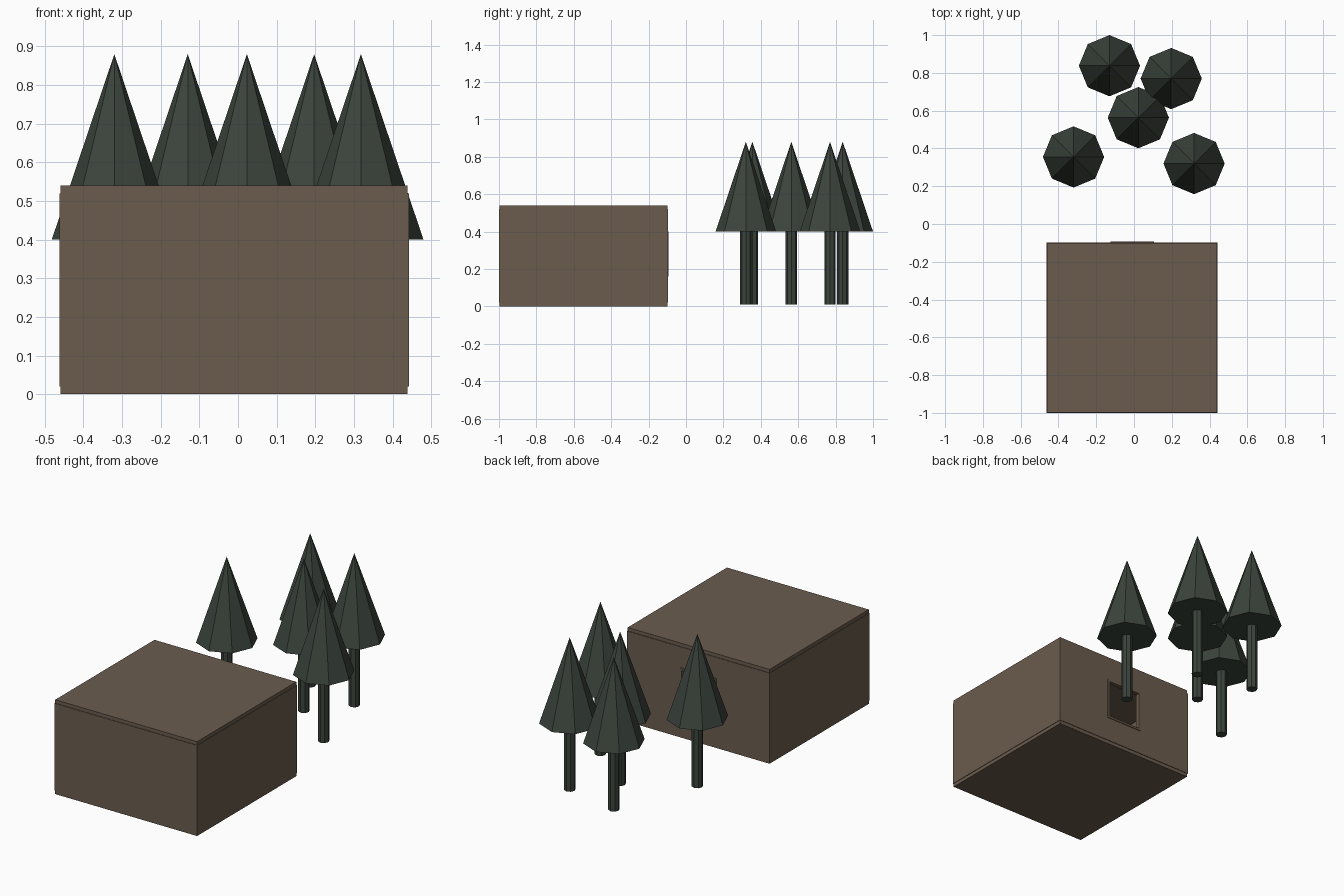
import bpy

if "Cube" in bpy.data.objects:
    bpy.data.objects.remove(bpy.data.objects["Cube"])


def material(name, color):
    mat = bpy.data.materials.new(name)
    mat.use_nodes = True
    rgba = (*color, 1)
    mat.diffuse_color = rgba
    mat.node_tree.nodes["Principled BSDF"].inputs["Base Color"].default_value = rgba
    return mat


BROWN = material("earth_brown", (0.147, 0.107, 0.077))
GREEN = material("dark_pine_green", (0.045, 0.058, 0.046))


def box(name, x, y, z, mat=BROWN):
    """Box spanning the given (low, high) ranges."""
    spans = (x, y, z)
    bpy.ops.mesh.primitive_cube_add(size=1, location=[sum(s) / 2 for s in spans])
    obj = bpy.context.object
    obj.name = name
    obj.scale = [s[1] - s[0] for s in spans]
    bpy.ops.object.transform_apply(location=False, rotation=False)
    obj.data.materials.append(mat)
    return obj


def cut(target, cutter):
    """Subtract the cutter from the target, then discard it."""
    cutter.hide_render = True
    mod = target.modifiers.new("cut", "BOOLEAN")
    mod.object = cutter
    mod.operation = "DIFFERENCE"
    mod.solver = "EXACT"
    bpy.context.view_layer.objects.active = target
    bpy.ops.object.modifier_apply(modifier=mod.name)
    bpy.data.objects.remove(cutter)


# Room: floor and ceiling slabs, hollow walls slightly proud of them
LEFT, RIGHT, FRONT, BACK = -0.462, 0.442, -1.0, -0.097
LOW, HIGH, THICK, INSET = 0.02, 0.52, 0.02, 0.003
slab_x = (LEFT + INSET, RIGHT - INSET)
slab_y = (FRONT + INSET, BACK - INSET)
box("floor", slab_x, slab_y, (0, LOW))
box("ceiling", slab_x, slab_y, (HIGH, HIGH + 0.02))
walls = box("walls", (LEFT, RIGHT), (FRONT, BACK), (LOW, HIGH))
cut(walls, box("room_space", (LEFT + THICK, RIGHT - THICK),
               (FRONT + THICK, BACK - THICK), (LOW - 0.1, HIGH + 0.1)))

# Window opening in the back wall with a slim frame
win_x, win_z, bar = (-0.125, 0.105), (0.16, 0.40), 0.012
cut(walls, box("window_opening", win_x, (BACK - 0.1, BACK + 0.1), win_z))
frame = box("window_frame", win_x, (BACK - THICK, BACK + 0.004), win_z)
cut(frame, box("frame_opening", (win_x[0] + bar, win_x[1] - bar),
               (BACK - 0.1, BACK + 0.1), (win_z[0] + bar, win_z[1] - bar)))

# Pine trees: eight-sided trunk and pointed crown
TREES = [(-0.32, 0.355), (-0.13, 0.838), (0.023, 0.563), (0.197, 0.77), (0.318, 0.32)]
for i, (x, y) in enumerate(TREES, 1):
    bpy.ops.mesh.primitive_cylinder_add(vertices=8, radius=0.03, depth=0.4,
                                        location=(x, y, 0.21))
    bpy.context.object.name = f"tree_trunk_{i}"
    bpy.context.object.data.materials.append(GREEN)
    bpy.ops.mesh.primitive_cone_add(vertices=8, radius1=0.162, depth=0.48,
                                    location=(x, y, 0.64))
    bpy.context.object.name = f"tree_crown_{i}"
    bpy.context.object.data.materials.append(GREEN)
